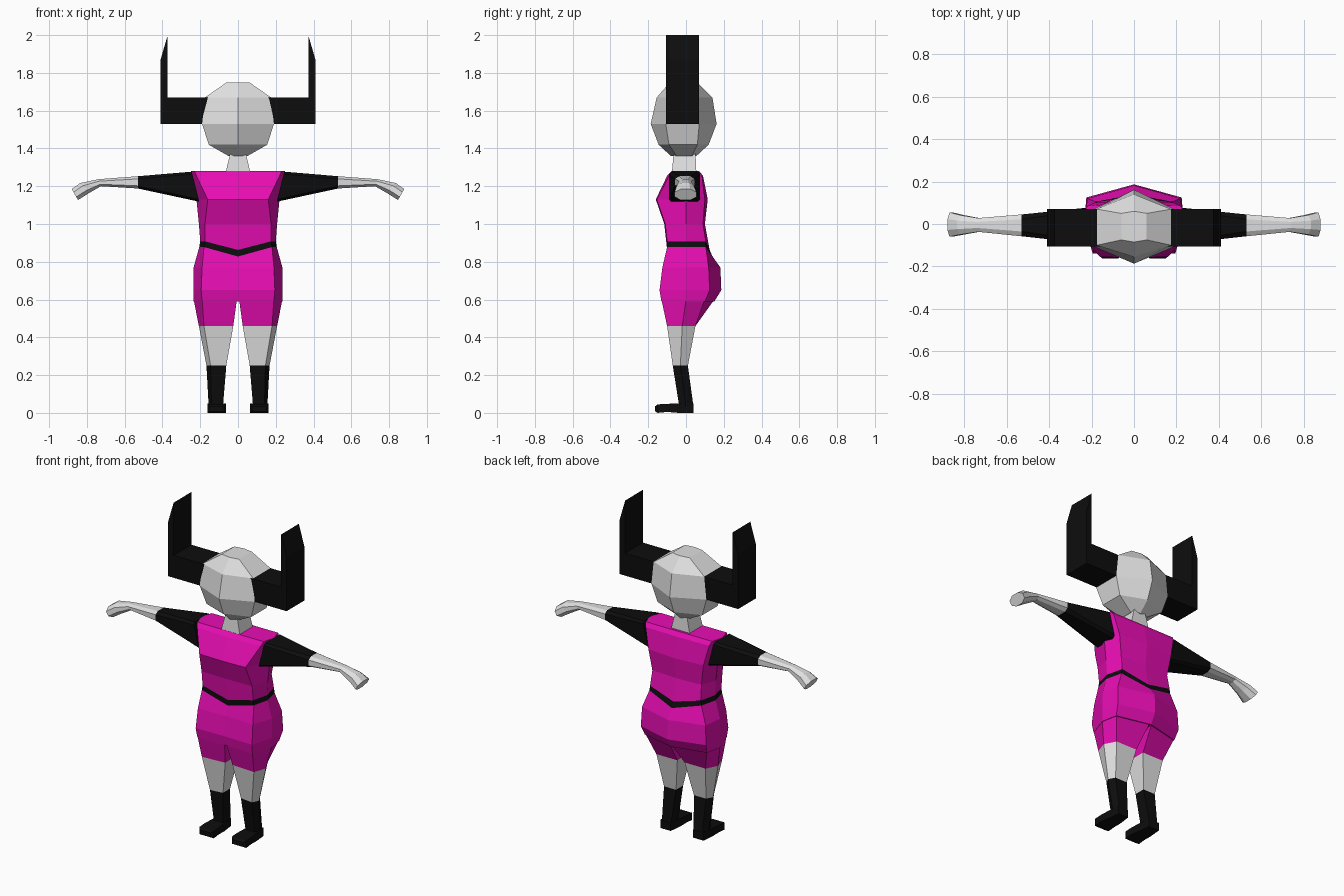
import bpy, bmesh

cube = bpy.data.objects.get("Cube")
if cube:
    bpy.data.objects.remove(cube, do_unlink=True)


def material(name, rgb):
    m = bpy.data.materials.new(name)
    m.use_nodes = True
    m.diffuse_color = (*rgb, 1)
    bsdf = next(n for n in m.node_tree.nodes if n.type == 'BSDF_PRINCIPLED')
    bsdf.inputs["Base Color"].default_value = (*rgb, 1)
    return m


MATS = [material("pale_skin", (0.74, 0.74, 0.74)),
        material("magenta_cloth", (0.80, 0.004, 0.45)),
        material("black_cloth", (0.004, 0.004, 0.004))]
SKIN, PINK, BLACK = 0, 1, 2


def loft(name, rings, bands, mirror=False):
    """Skin a list of equal rings; bands gives one colour for each step."""
    bm = bmesh.new()
    vs = [[bm.verts.new(p) for p in r] for r in rings]
    n = len(rings[0])
    for i, mat in enumerate(bands):
        for j in range(n):
            k = (j + 1) % n
            f = bm.faces.new((vs[i][j], vs[i][k], vs[i + 1][k], vs[i + 1][j]))
            f.material_index = mat
    bm.faces.new(vs[0]).material_index = bands[0]
    bm.faces.new(vs[-1]).material_index = bands[-1]
    bmesh.ops.recalc_face_normals(bm, faces=bm.faces)
    me = bpy.data.meshes.new(name)
    bm.to_mesh(me)
    bm.free()
    for m in MATS:
        me.materials.append(m)
    ob = bpy.data.objects.new(name, me)
    bpy.context.collection.objects.link(ob)
    if mirror:
        ob.modifiers.new("Mirror", 'MIRROR').use_mirror_merge = False
    return ob


def full_ring(half):
    """Close a half outline, front centre to back centre, across x = 0."""
    return half + [(-x, y, z) for x, y, z in half[-2:0:-1]]


def body_ring(z, y_front, front, side, back, y_back, dip=0.0):
    return full_ring([(0, y_front, z - dip), (*front, z), (*side, z),
                      (*back, z), (0, y_back, z - dip)])


# Torso with the pointed belt, from the crotch up to the shoulders
torso = [
    body_ring(0.59, -0.125, (0.19, -0.13), (0.235, 0.0), (0.215, 0.10), 0.15),
    body_ring(0.65, -0.135, (0.195, -0.14), (0.235, 0.0), (0.225, 0.125), 0.187),
    body_ring(0.77, -0.12, (0.19, -0.125), (0.235, 0.0), (0.22, 0.12), 0.182),
    body_ring(0.878, -0.10, (0.18, -0.10), (0.205, 0.0), (0.18, 0.105), 0.14, 0.05),
    body_ring(0.908, -0.10, (0.175, -0.10), (0.20, 0.0), (0.175, 0.105), 0.125, 0.045),
    body_ring(1.00, -0.115, (0.175, -0.11), (0.207, 0.0), (0.17, 0.09), 0.10),
    body_ring(1.13, -0.16, (0.16, -0.155), (0.22, 0.0), (0.19, 0.10), 0.115),
    body_ring(1.255, -0.10, (0.22, -0.09), (0.245, 0.0), (0.22, 0.085), 0.09),
    body_ring(1.28, -0.075, (0.23, -0.075), (0.25, 0.0), (0.23, 0.07), 0.07),
]
loft("torso", torso, [PINK, PINK, PINK, BLACK, PINK, PINK, PINK, PINK])


# Legs: shorts, bare knee and boot shaft
def leg_ring(z, xi, yf, front, side, back, yb):
    return [(xi, yf, z), (*front, z), (*side, z), (*back, z), (xi, yb, z)]


legs = [
    leg_ring(0.60, 0.006, -0.125, (0.19, -0.13), (0.235, 0.0), (0.215, 0.10), 0.15),
    leg_ring(0.46, 0.025, -0.09, (0.18, -0.10), (0.207, -0.02), (0.17, 0.05), 0.05),
    leg_ring(0.25, 0.062, -0.06, (0.145, -0.07), (0.167, -0.03), (0.145, 0.01), 0.01),
    leg_ring(0.03, 0.08, -0.035, (0.14, -0.035), (0.155, 0.0), (0.14, 0.04), 0.04),
]
loft("legs", legs, [PINK, SKIN, BLACK], mirror=True)

# Feet: heel to toe
feet = [[(x0, y, z0), (x1, y, z0), (x1, y, z1), (x0, y, z1)]
        for y, x0, x1, z0, z1 in [(0.04, 0.078, 0.15, 0.0, 0.05),
                                  (-0.04, 0.068, 0.157, 0.0, 0.05),
                                  (-0.10, 0.063, 0.162, 0.005, 0.048),
                                  (-0.15, 0.063, 0.162, 0.0, 0.045),
                                  (-0.163, 0.075, 0.15, 0.008, 0.035)]]
loft("feet", feet, [BLACK] * 4, mirror=True)


# Arms: chamfered rings given by bottom (x, z), top (x, z) and the y range
def arm_ring(bottom, top, y0, y1, c):
    outline = [(c, 0), (1 - c, 0), (1, c), (1, 1 - c),
               (1 - c, 1), (c, 1), (0, 1 - c), (0, c)]
    return [(bottom[0] + (top[0] - bottom[0]) * v, y0 + (y1 - y0) * u,
             bottom[1] + (top[1] - bottom[1]) * v) for u, v in outline]


arms = [
    arm_ring((0.205, 1.118), (0.245, 1.277), -0.09, 0.075, 0.08),
    arm_ring((0.53, 1.188), (0.53, 1.253), -0.058, 0.045, 0.22),
    arm_ring((0.725, 1.20), (0.74, 1.237), -0.037, 0.028, 0.28),
    arm_ring((0.79, 1.163), (0.835, 1.217), -0.05, 0.042, 0.28),
    arm_ring((0.847, 1.127), (0.88, 1.185), -0.06, 0.055, 0.28),
]
loft("arms", arms, [BLACK, SKIN, SKIN, SKIN], mirror=True)

# Neck
neck = [[(-x, y0, z), (x, y0, z), (x, y1, z), (-x, y1, z)]
        for z, x, y0, y1 in [(1.27, 0.066, -0.075, 0.055), (1.38, 0.04, -0.065, 0.05)]]
loft("neck", neck, [SKIN])

# Head: six-sided rings with a ridge at the front and back
head = [full_ring([(0, yf, z), (x, y0, z), (x, y1, z), (0, yb, z)])
        for z, x, yf, y0, y1, yb in [(1.36, 0.05, -0.08, -0.05, 0.03, 0.055),
                                     (1.42, 0.155, -0.145, -0.09, 0.06, 0.12),
                                     (1.53, 0.19, -0.187, -0.107, 0.07, 0.162),
                                     (1.67, 0.175, -0.155, -0.10, 0.07, 0.14),
                                     (1.75, 0.06, -0.085, -0.075, 0.05, 0.06)]]
loft("head", head, [SKIN] * 4)

# Horns: L-shaped profile with a slanted tip, extruded front to back
profile = [(0.16, 1.53), (0.41, 1.53), (0.41, 1.87), (0.372, 2.0), (0.372, 1.67), (0.16, 1.67)]
loft("horns", [[(x, y, z) for x, z in profile] for y in (-0.105, 0.07)],
     [BLACK], mirror=True)
